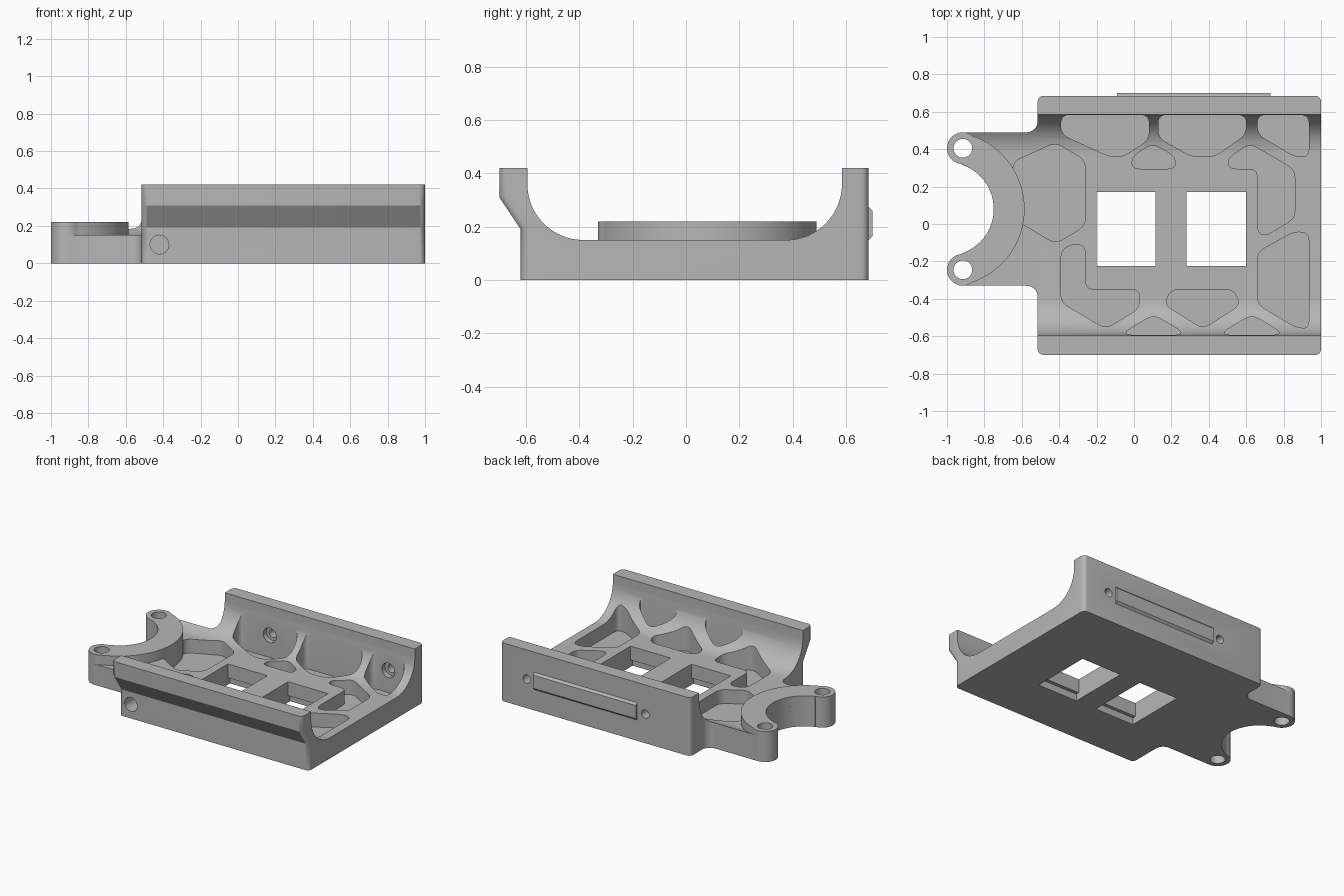
import bpy, bmesh
from math import cos, sin, radians
from mathutils import Vector

if "Cube" in bpy.data.objects:
    bpy.data.objects.remove(bpy.data.objects["Cube"])

grey = bpy.data.materials.new("plain grey")
grey.use_nodes = True
grey.diffuse_color = (0.47, 0.47, 0.47, 1)
grey.node_tree.nodes["Principled BSDF"].inputs["Base Color"].default_value = (0.47, 0.47, 0.47, 1)


def arc(cx, cy, r, start, end, steps=16):
    angles = [radians(start + (end - start) * i / steps) for i in range(steps + 1)]
    return [(cx + r * cos(a), cy + r * sin(a)) for a in angles]


def circle(cx, cy, r, steps=40):
    return arc(cx, cy, r, 0, 360, steps)[:-1]


def box(a, b, c, d):
    return [(a, c), (b, c), (b, d), (a, d)]


def rounded(points, radius, steps=6):
    """Round every corner of an outline."""
    out = []
    for i, p in enumerate(points):
        p, a, b = Vector(p), Vector(points[i - 1]), Vector(points[(i + 1) % len(points)])
        start = p + (a - p).normalized() * min(radius, (a - p).length * 0.45)
        end = p + (b - p).normalized() * min(radius, (b - p).length * 0.45)
        for k in range(steps + 1):
            t = k / steps
            out.append(tuple(start * (1 - t) ** 2 + p * 2 * t * (1 - t) + end * t * t))
    return out


def prism(name, outline, lo, hi, axis="z", bevel=None):
    """Extrude an outline along an axis; bevel picks edges to round."""
    place = {"x": lambda a, b, h: (h, a, b),
             "y": lambda a, b, h: (a, h, b),
             "z": lambda a, b, h: (a, b, h)}[axis]
    bm = bmesh.new()
    low = [bm.verts.new(place(a, b, lo)) for a, b in outline]
    high = [bm.verts.new(place(a, b, hi)) for a, b in outline]
    bm.faces.new(low)
    bm.faces.new(high)
    for i in range(len(low)):
        bm.faces.new((low[i - 1], low[i], high[i], high[i - 1]))
    bmesh.ops.recalc_face_normals(bm, faces=bm.faces[:])
    if bevel:
        edges = [e for e in bm.edges if bevel(e)]
        bmesh.ops.bevel(bm, geom=edges, offset=0.03, segments=5, profile=0.5, affect="EDGES")
    mesh = bpy.data.meshes.new(name)
    bm.to_mesh(mesh)
    bm.free()
    mesh.materials.append(grey)
    obj = bpy.data.objects.new(name, mesh)
    bpy.context.collection.objects.link(obj)
    return obj


def combine(obj, tool, operation):
    mod = obj.modifiers.new("combine", "BOOLEAN")
    mod.operation = operation
    mod.solver = "EXACT"
    mod.object = tool
    bpy.context.view_layer.objects.active = obj
    bpy.ops.object.modifier_apply(modifier=mod.name)
    bpy.data.objects.remove(tool)


def cut(obj, *args):
    combine(obj, prism("cutter", *args), "DIFFERENCE")


# Cradle: channel section with rounded outer end corners
section = [(-0.62, 0), (0.685, 0), (0.685, 0.42), (0.585, 0.42)]
section += arc(0.375, 0.36, 0.21, 0, -90) + arc(-0.385, 0.36, 0.21, 270, 180)
section += [(-0.595, 0.42), (-0.70, 0.42), (-0.70, 0.31), (-0.62, 0.19)]


def outer_end_edge(edge):
    p, q = (v.co for v in edge.verts)
    return abs(p.x - q.x) < 1e-4 and abs(p.z - q.z) > 0.05 and \
        all(c.y < -0.61 or c.y > 0.68 for c in (p, q))


cradle = prism("cradle", section, -0.515, 1.0, "x", outer_end_edge)

# Side arm, following the same channel section
arm = prism("arm", section, -1.0, -0.48, "x")
plan = [(-0.48, 0.56)] + arc(-0.575, 0.55, 0.06, 0, -90, 8) + [(-0.92, 0.49), (-0.92, -0.33)]
plan += arc(-0.575, -0.39, 0.06, 90, 0, 8) + [(-0.48, -0.4)]
combine(arm, prism("arm_plan", plan, -0.1, 0.5), "INTERSECT")
combine(cradle, arm, "UNION")

# Lightening pockets in the floor and lower walls
pockets = [
    [(-.42, .435), (-.26, .34), (-.26, -.01), (-.42, -.105), (-.63, .02), (-.65, .33)],
    [(-.39, -.14), (-.32, -.105), (-.26, -.12), (-.26, -.35), (.03, -.35),
     (.03, -.45), (-.15, -.56), (-.39, -.42)],
    [(.2, -.35), (.53, -.35), (.57, -.43), (.37, -.56), (.16, -.43)],
    [(.66, -.15), (.86, -.04), (.935, -.05), (.935, -.56), (.86, -.55), (.66, -.43)],
    [(.5, .35), (.62, .43), (.86, .29), (.86, .03), (.7, -.065), (.66, -.04),
     (.66, .295), (.51, .295)],
    [(.1, .43), (.22, .36), (.22, .295), (-.01, .295), (-.01, .36)],
    [(-.39, .583), (.08, .583), (.08, .45), (-.06, .36), (-.13, .36), (-.39, .48)],
    [(.13, .583), (.6, .583), (.6, .48), (.43, .36), (.31, .36), (.13, .46)],
    [(.66, .583), (.935, .583), (.935, .36), (.86, .36), (.66, .48)],
]
for x in (0.105, 0.63):
    pockets.append([(x - .145, -.593), (x - .145, -.57), (x, -.485), (x + .145, -.57), (x + .145, -.593)])
for outline in pockets:
    cut(cradle, rounded(outline, 0.045), 0.05, 0.5)

# Windows, stepped wider underneath
for x0, x1 in ((-0.2, 0.115), (0.28, 0.6)):
    cut(cradle, box(x0, x1, -0.225, 0.17), -0.1, 0.3)
    cut(cradle, box(x0, x1, -0.25, 0.195), -0.1, 0.05)

# Raised half-ring clamp with two bolt ears
ring = arc(-1.0, 0.08, 0.415, -78, 78, 48) + arc(-1.0, 0.08, 0.25, 71, -71, 40)
combine(cradle, prism("ring", ring, 0, 0.22), "UNION")
cut(cradle, circle(-1.0, 0.08, 0.25, 64), -0.1, 0.3)
for y in (0.405, -0.245):
    combine(cradle, prism("ear", circle(-0.915, y, 0.085), 0, 0.22), "UNION")
    cut(cradle, circle(-0.915, y, 0.05), -0.1, 0.3)

# Screw holes through the back wall, counterbored inside
for x in (-0.155, 0.79):
    cut(cradle, circle(x, 0.21, 0.03), 0.5, 0.8, "y")
    cut(cradle, circle(x, 0.21, 0.052), 0.5, 0.62, "y")

# Blind hole in the front face
cut(cradle, circle(-0.42, 0.1, 0.05), -0.8, -0.45, "y")

# Raised chamfered strip on the back
strip = prism("back_strip", [(0.67, 0.15), (0.685, 0.15), (0.70, 0.165),
                             (0.70, 0.26), (0.685, 0.275), (0.67, 0.275)], -0.09, 0.73, "x")

# Smooth the arcs, keep the edges sharp
bpy.ops.object.select_all(action="DESELECT")
cradle.select_set(True)
bpy.context.view_layer.objects.active = cradle
bpy.ops.object.shade_smooth_by_angle(angle=radians(30))
